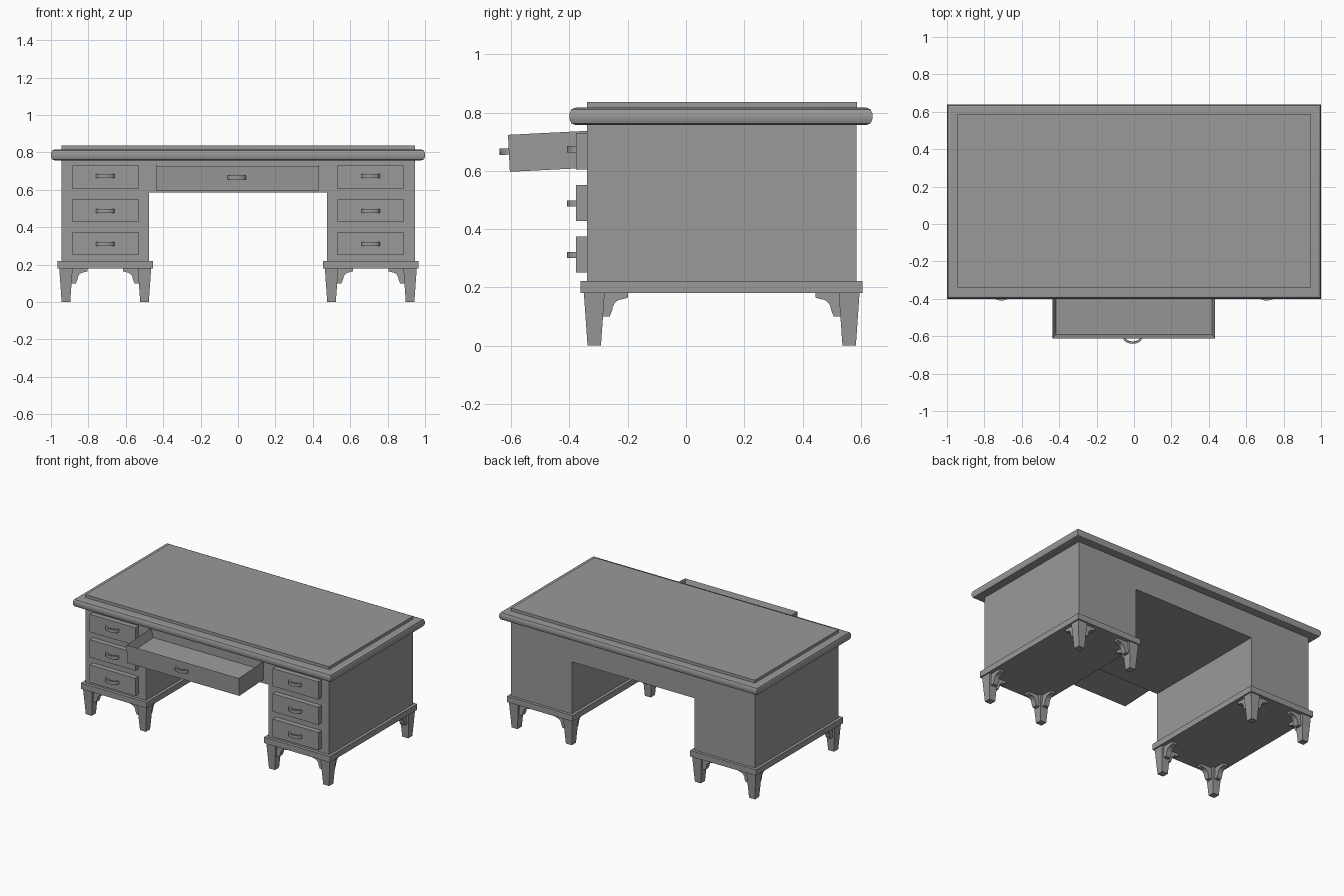
import bpy, bmesh, math
from mathutils import Matrix, Vector

if "Cube" in bpy.data.objects:
    bpy.data.objects.remove(bpy.data.objects["Cube"], do_unlink=True)

grey = bpy.data.materials.new("plain_grey")
grey.use_nodes = True
colour = (0.32, 0.32, 0.32, 1)
grey.diffuse_color = colour
grey.node_tree.nodes["Principled BSDF"].inputs["Base Color"].default_value = colour


def finish(name, bm, matrix=None, smooth=None):
    if matrix:
        bm.transform(matrix)
    bmesh.ops.recalc_face_normals(bm, faces=bm.faces)
    mesh = bpy.data.meshes.new(name)
    bm.to_mesh(mesh)
    bm.free()
    mesh.materials.append(grey)
    ob = bpy.data.objects.new(name, mesh)
    bpy.context.collection.objects.link(ob)
    if smooth:
        bpy.ops.object.select_all(action="DESELECT")
        ob.select_set(True)
        bpy.context.view_layer.objects.active = ob
        bpy.ops.object.shade_smooth_by_angle(angle=math.radians(smooth))
    return ob


def add_box(bm, lo, hi):
    lo, hi = Vector(lo), Vector(hi)
    m = Matrix.Translation((lo + hi) / 2) @ Matrix.Diagonal((*(hi - lo), 1))
    return bmesh.ops.create_cube(bm, size=1, matrix=m)["verts"]


def box(name, lo, hi):
    bm = bmesh.new()
    add_box(bm, lo, hi)
    return finish(name, bm)


def add_prism(bm, points, offset):
    face = bm.faces.new([bm.verts.new(p) for p in points])
    out = bmesh.ops.extrude_face_region(bm, geom=[face])["geom"]
    bmesh.ops.translate(bm, vec=offset, verts=[v for v in out if isinstance(v, bmesh.types.BMVert)])


# Carcass: two pedestals bridged above an open knee space
half = [(0.475, 0.585), (0.475, 0.2), (0.945, 0.2), (0.945, 0.77)]
outline = half + [(-x, z) for x, z in reversed(half)]
bm = bmesh.new()
add_prism(bm, [(x, -0.34, z) for x, z in outline], (0, 0.925, 0))
finish("carcass", bm)

# Desktop: moulded slab with a raised writing panel
bm = bmesh.new()
add_box(bm, (-1, -0.4, 0.757), (1, 0.64, 0.817))
rims = [e for e in bm.edges if abs(e.verts[0].co.z - e.verts[1].co.z) < 0.001]
bmesh.ops.bevel(bm, geom=rims, offset=0.021, segments=2, profile=0.5, affect="EDGES")
slab = finish("desktop_slab", bm, smooth=35)
weighted = slab.modifiers.new("face_weighting", "WEIGHTED_NORMAL")
weighted.keep_sharp = True
box("writing_panel", (-0.945, -0.34, 0.81), (0.945, 0.587, 0.837))


# Bowed drawer pull: a flat band swept round half an ellipse
def handle(name, x, y, z, matrix=None):
    angles = [math.pi * i / 10 for i in range(11)]
    outer = [(x + 0.05 * math.cos(a), y - 0.032 * math.sin(a), z - 0.011) for a in angles]
    inner = [(x + 0.037 * math.cos(a), y - 0.02 * math.sin(a), z - 0.011) for a in reversed(angles)]
    bm = bmesh.new()
    add_prism(bm, outer + inner, (0, 0, 0.022))
    finish(name, bm, matrix, smooth=35)


# Tapered foot with a scalloped bracket along each inner side
def foot(name, x, y, sx, sy):
    bm = bmesh.new()
    for v in add_box(bm, (-0.036, -0.036, 0), (0.036, 0.036, 0.185)):
        if v.co.z < 0.1:
            v.co.x *= 0.64
            v.co.y *= 0.64
    arc = [(0.1 - 0.038 * math.cos(t), 0.122 + 0.038 * math.sin(t))
           for t in [math.pi / 2 * i / 5 for i in range(6)]]
    profile = [(0, 0.1), (0.053, 0.1)] + arc + [(0.116, 0.165), (0.116, 0.185), (0, 0.185)]
    add_prism(bm, [(u, -0.018, z) for u, z in profile], (0, 0.036, 0))
    add_prism(bm, [(-0.018, u, z) for u, z in profile], (0.036, 0, 0))
    finish(name, bm, Matrix.Translation((x, y, 0)) @ Matrix.Diagonal((sx, sy, 1, 1)))


# Pedestal plinths, feet and drawers on both sides
for side, s in (("left", 1), ("right", -1)):
    x0, x1 = sorted((s * 0.455, s * 0.965))
    box(side + "_plinth", (x0, -0.362, 0.18), (x1, 0.605, 0.221))
    for place, x, inward in (("outer", 0.92, -s), ("inner", 0.5, s)):
        foot(f"{side}_{place}_front_foot", s * x, -0.315, inward, 1)
        foot(f"{side}_{place}_back_foot", s * x, 0.56, inward, -1)
    for row, z in (("bottom", 0.313), ("middle", 0.49), ("top", 0.667)):
        x = s * 0.709
        box(f"{side}_{row}_drawer", (x - 0.177, -0.377, z - 0.062), (x + 0.177, -0.33, z + 0.062))
        handle(f"{side}_{row}_handle", x, -0.377, z + (0.007 if row == "top" else -0.002))

# Open centre drawer, tipped slightly forward
pivot = Vector((0, -0.34, 0.61))
tilt = Matrix.Translation(pivot) @ Matrix.Rotation(0.05, 4, "X") @ Matrix.Translation(-pivot)
bm = bmesh.new()
add_box(bm, (-0.436, -0.605, 0.61), (0.434, -0.32, 0.737))
top = max(bm.faces, key=lambda f: f.calc_center_median().z)
bmesh.ops.inset_region(bm, faces=[top], thickness=0.025)
for v in top.verts:
    v.co.z -= 0.06
    if v.co.y > -0.4:
        v.co.y = -0.325
finish("centre_drawer", bm, tilt)
handle("centre_handle", -0.007, -0.605, 0.68, tilt)
